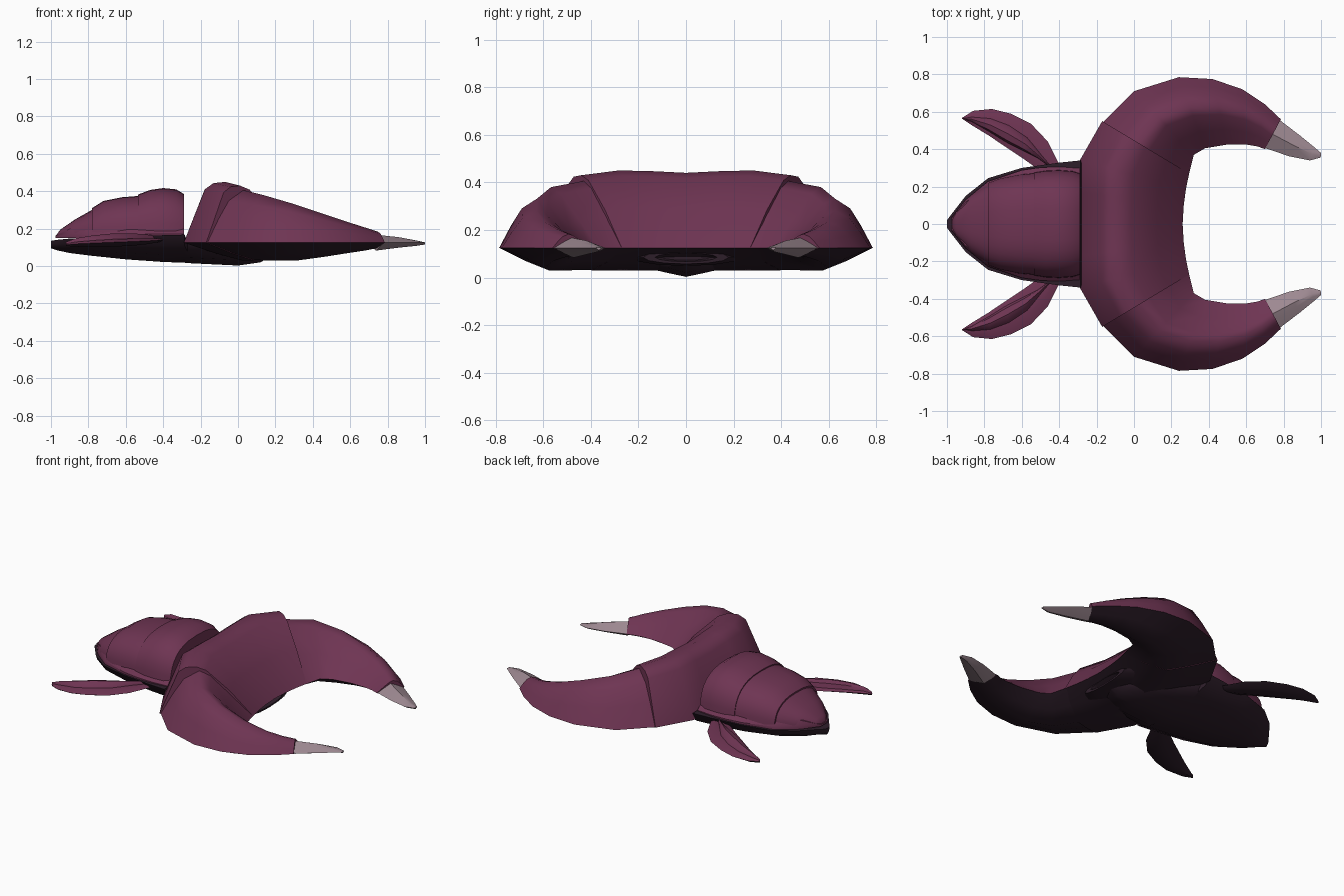
import bpy, bmesh, math

if "Cube" in bpy.data.objects:
    bpy.data.objects.remove(bpy.data.objects["Cube"])


def material(name, rgb):
    m = bpy.data.materials.new(name)
    m.diffuse_color = (*rgb, 1)
    m.use_nodes = True
    m.node_tree.nodes["Principled BSDF"].inputs["Base Color"].default_value = m.diffuse_color
    return m


SHELL = material("plum shell", (0.157, 0.035, 0.086))
DARK = material("dark underside", (0.027, 0.013, 0.023))
HORN = material("pale horn", (0.34, 0.25, 0.285))


def loft(name, rings, mats, rule=None, angle=35):
    """Skin closed rings of equal length; rule(j) gives the material slot of strip j."""
    bm = bmesh.new()
    vs = [[bm.verts.new(p) for p in r] for r in rings]
    n = len(rings[0])
    for a, b in zip(vs, vs[1:]):
        for j in range(n):
            k = (j + 1) % n
            f = bm.faces.new((a[j], a[k], b[k], b[j]))
            f.material_index = rule(j) if rule else 0
    bm.faces.new(vs[0])
    bm.faces.new(vs[-1])
    bmesh.ops.remove_doubles(bm, verts=bm.verts, dist=1e-5)
    bmesh.ops.recalc_face_normals(bm, faces=bm.faces)
    me = bpy.data.meshes.new(name)
    bm.to_mesh(me)
    bm.free()
    for m in mats:
        me.materials.append(m)
    ob = bpy.data.objects.new(name, me)
    bpy.context.collection.objects.link(ob)
    bpy.ops.object.select_all(action='DESELECT')
    ob.select_set(True)
    bpy.context.view_layer.objects.active = ob
    bpy.ops.object.shade_smooth_by_angle(angle=math.radians(angle))
    return ob


def mirror_y(rings):
    return [[(x, -y, z) for x, y, z in r] for r in rings]


RIM = 0.125  # height of the crescent's sharp edge


def section(outer, inner, height, keel, top, low=((0.8, 0.6), (0.55, 1), (0.3, 0.6))):
    """Crescent cross-section: top profile from outer to inner rim, then the keel back."""
    def at(u, z):
        return (outer[0] + u * (inner[0] - outer[0]), outer[1] + u * (inner[1] - outer[1]), z)
    return ([at(u, RIM + h * height) for u, h in top]
            + [at(u, RIM + h * (keel - RIM)) for u, h in low])


# Central head shell
CENTER = ((0, 0), (0.2, 0.88), (0.28, 0.98), (0.39, 1), (0.5, 0.93), (0.75, 0.52), (1, 0))
half = [((-0.29, 0), (0.26, 0), 0.315), ((-0.29, 0.17), (0.266, 0.1), 0.322),
        ((-0.29, 0.34), (0.278, 0.19), 0.325), ((-0.17, 0.55), (0.295, 0.27), 0.305)]
full = [((o[0], -o[1]), (i[0], -i[1]), h) for o, i, h in half[:0:-1]] + half
loft("head_shell", [section(o, i, h, 0.03, CENTER) for o, i, h in full],
     [SHELL, DARK], lambda j: int(j >= len(CENTER) - 1), 40)

# Curved side arms and pale tips
ARM = ((0, 0), (0.13, 0.45), (0.25, 0.8), (0.42, 1), (0.54, 0.89), (0.77, 0.45), (1, 0))
arm = [((-0.18, 0.53), (0.293, 0.262), 0.283, 0.032), ((0, 0.71), (0.32, 0.37), 0.255, 0.03),
       ((0.24, 0.785), (0.38, 0.405), 0.207, 0.03), ((0.42, 0.775), (0.5, 0.425), 0.155, 0.05),
       ((0.58, 0.72), (0.6, 0.425), 0.11, 0.07), ((0.70, 0.64), (0.66, 0.415), 0.08, 0.083),
       ((0.785, 0.56), (0.70, 0.40), 0.058, 0.095)]
tip = [((0.78, 0.555), (0.703, 0.405), 0.042, 0.083), ((0.885, 0.475), (0.83, 0.362), 0.03, 0.098),
       ((0.965, 0.41), (0.94, 0.34), 0.012, 0.108), ((1.0, 0.38), (0.998, 0.355), 0.002, 0.115)]
TIP = ((0, 0), (0.3, 0.65), (0.5, 1), (1, 0))
arm_rings = [section(o, i, h, k, ARM) for o, i, h, k in arm]
tip_rings = [section(o, i, h, k, TIP) for o, i, h, k in tip]

# Leaf-shaped fins: lens-shaped blade with a raised inner leaf
leaf = [((-0.92, 0.567), (-0.918, 0.562)), ((-0.86, 0.605), (-0.87, 0.53)),
        ((-0.76, 0.615), (-0.78, 0.475)), ((-0.66, 0.59), (-0.69, 0.415)),
        ((-0.55, 0.535), (-0.60, 0.355)), ((-0.46, 0.44), (-0.53, 0.305)),
        ((-0.40, 0.32), (-0.46, 0.28))]
blade, inset = [], []
for n, (a, b) in enumerate(leaf):
    t = n / (len(leaf) - 1)
    s = max(0.06, math.sin(math.pi * (0.1 + 0.75 * t)))
    z = 0.115 + 0.025 * t

    def across(u, dz):
        return (a[0] + u * (b[0] - a[0]), a[1] + u * (b[1] - a[1]), z + dz)
    blade.append([across(0, 0), across(0.3, 0.016 * s), across(0.7, 0.016 * s), across(1, 0),
                  across(0.7, -0.024 * s), across(0.3, -0.024 * s)])
    w = 0.27 * math.sin(math.pi * min(0.97, t + 0.06))
    inset.append([across(0.6 - w, 0.01 * s), across(0.6 - w * 0.75, 0.03 * s),
                  across(0.6, 0.046 * s), across(0.6 + w * 0.75, 0.036 * s),
                  across(0.6 + w, 0.01 * s)])

for side, flip in (("left", lambda r: r), ("right", mirror_y)):
    loft("arm_" + side, flip(arm_rings), [SHELL, DARK], lambda j: int(j >= len(ARM) - 1), 60)
    loft("arm_tip_" + side, flip(tip_rings), [HORN], angle=30)
    loft("fin_" + side, flip(blade), [SHELL, DARK], lambda j: int(j >= 3), 30)
    loft("fin_leaf_" + side, flip(inset), [SHELL], angle=40)

# Abdomen plates: (x, half width, top height)
plates = {
    "abdomen_front": [(-0.535, 0.277, 0.382), (-0.47, 0.287, 0.407), (-0.40, 0.29, 0.417),
                      (-0.33, 0.285, 0.41), (-0.288, 0.272, 0.385)],
    "abdomen_middle": [(-0.78, 0.222, 0.31), (-0.72, 0.245, 0.348), (-0.62, 0.266, 0.368),
                       (-0.52, 0.275, 0.376)],
    "abdomen_rear": [(-0.972, 0.03, 0.165), (-0.95, 0.065, 0.195), (-0.87, 0.155, 0.25),
                     (-0.76, 0.225, 0.312)],
}
N = 16
for name, stations in plates.items():
    rings = []
    for x, w, top in stations:
        base = 0.15
        ring = []
        for k in range(N + 1):
            c, s = math.cos(math.pi * k / N), math.sin(math.pi * k / N)
            ring.append((x, w * math.copysign(abs(c) ** 0.75, c), base + (top - base) * abs(s) ** 0.75))
        rings.append(ring)
    loft(name, rings, [SHELL], angle=40)

# Flared shell skirt around the abdomen: (x, half width)
skirt = []
for x, w in ((-0.975, 0.035), (-0.9, 0.13), (-0.78, 0.228), (-0.6, 0.288),
             (-0.5, 0.302), (-0.4, 0.306), (-0.29, 0.298)):
    skirt.append([(x, w, 0.15), (x, w, 0.172), (x, w * 0.9, 0.2),
                  (x, -w * 0.9, 0.2), (x, -w, 0.172), (x, -w, 0.15)])
skirt[0] = [(x, y, min(z, 0.162)) for x, y, z in skirt[0]]
loft("abdomen_skirt", skirt, [SHELL], angle=40)

# Boat-shaped dark belly: (x, half width, rim height, keel height)
belly = [(-1.0, 0.02, 0.135, 0.095), (-0.97, 0.06, 0.14, 0.085), (-0.9, 0.15, 0.147, 0.07),
         (-0.78, 0.245, 0.153, 0.055), (-0.6, 0.3, 0.16, 0.036), (-0.4, 0.328, 0.165, 0.022),
         (-0.285, 0.34, 0.168, 0.018), (-0.27, 0.28, 0.12, 0.016), (0.0, 0.22, 0.11, 0.003),
         (0.12, 0.13, 0.1, 0.02), (0.17, 0.05, 0.09, 0.05)]
hull = []
for x, w, r, k in belly:
    right = [(w, r), (0.9 * w, r - 0.4 * (r - k)), (0.62 * w, k + 0.28 * (r - k)),
             (0.3 * w, k + 0.13 * (r - k))]
    hull.append([(x, y, z) for y, z in right] + [(x, 0, k)] + [(x, -y, z) for y, z in right[::-1]])
loft("belly", hull, [DARK], angle=40)

# Oval mouth inside the crescent: stacked flattened rings with a recessed centre
mouth = []
for x, ry, rz in ((0.08, 0.22, 0.03), (0.17, 0.23, 0.036), (0.22, 0.18, 0.028),
                  (0.22, 0.13, 0.018), (0.19, 0.1, 0.012)):
    mouth.append([(x, ry * math.cos(math.tau * k / 12), 0.085 + rz * math.sin(math.tau * k / 12))
                  for k in range(12)])
loft("mouth", mouth, [DARK], angle=30)
